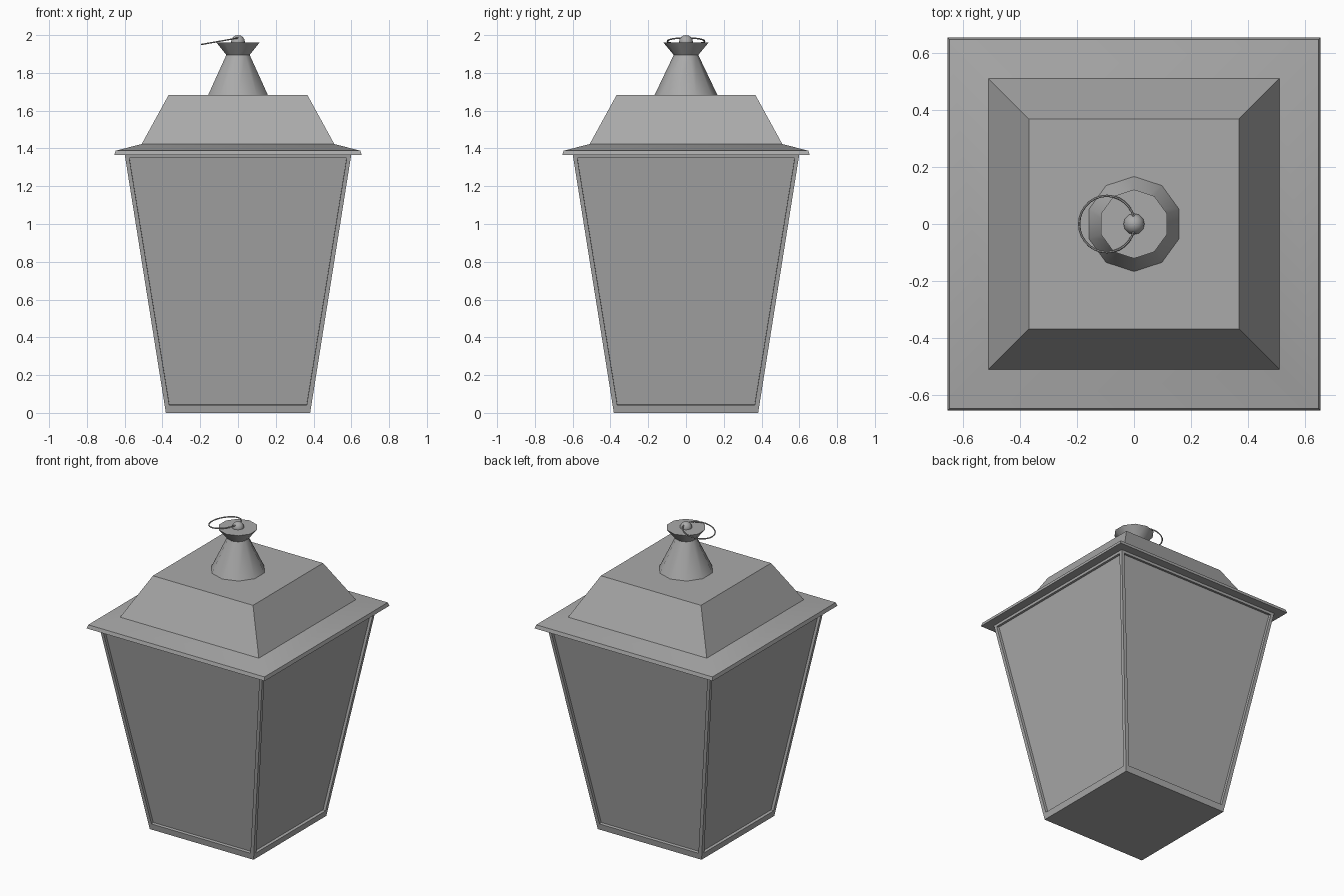
import bpy, bmesh, math
from mathutils import Matrix

cube = bpy.data.objects.get("Cube")
if cube:
    bpy.data.objects.remove(cube, do_unlink=True)

# Single painted-metal colour
grey = bpy.data.materials.new("lantern_grey")
grey.use_nodes = True
colour = (0.4, 0.4, 0.4, 1)
grey.diffuse_color = colour
for node in grey.node_tree.nodes:
    if node.type == 'BSDF_PRINCIPLED':
        node.inputs["Base Color"].default_value = colour


def finish(bm, name):
    bmesh.ops.recalc_face_normals(bm, faces=bm.faces)
    mesh = bpy.data.meshes.new(name)
    bm.to_mesh(mesh)
    bm.free()
    mesh.materials.append(grey)
    obj = bpy.data.objects.new(name, mesh)
    bpy.context.collection.objects.link(obj)
    shade(obj)
    return obj


def shade(obj):
    bpy.ops.object.select_all(action='DESELECT')
    obj.select_set(True)
    bpy.context.view_layer.objects.active = obj
    bpy.ops.object.shade_smooth_by_angle(angle=math.radians(40))


def loft(profile, sides, start, scale=1.0):
    """Closed solid through regular rings given as (radius, height)."""
    bm = bmesh.new()
    rings = []
    for r, z in profile:
        angles = [start + math.tau * i / sides for i in range(sides)]
        rings.append([bm.verts.new((r * scale * math.cos(a), r * scale * math.sin(a), z))
                      for a in angles])
    for low, high in zip(rings, rings[1:]):
        for i in range(sides):
            j = (i + 1) % sides
            bm.faces.new((low[i], low[j], high[j], high[i]))
    bm.faces.new(rings[0][::-1])
    bm.faces.new(rings[-1])
    bmesh.ops.recalc_face_normals(bm, faces=bm.faces)
    return bm


# Square parts: profile radius is the half width
SQUARE = dict(sides=4, start=math.pi / 4, scale=math.sqrt(2))

# Tapered body with a recessed pane in each side
bm = loft([(0.382, 0), (0.6, 1.37)], **SQUARE)
bm.normal_update()
panes = [f for f in bm.faces if abs(f.normal.z) < 0.5]
bmesh.ops.inset_individual(bm, faces=panes, thickness=0.032)
for f in panes:
    for v in f.verts:
        if v.co.z < 0.2:            # taller bottom rail
            k = 1 + 0.017 * 0.159 / 0.385
            v.co = (v.co.x * k, v.co.y * k, v.co.z + 0.017)
bm.normal_update()
for f in panes:
    walls = bmesh.ops.inset_individual(bm, faces=[f], thickness=0.0005, depth=-0.018)
finish(bm, "lantern_body")

# Roof with flared eaves
finish(loft([(0.655, 1.365), (0.648, 1.388), (0.51, 1.423), (0.368, 1.682)], **SQUARE), "roof")

# Ten-sided chimney with a pinched neck
finish(loft([(0.17, 1.675), (0.065, 1.895), (0.121, 1.962)], 10, math.pi / 2), "chimney")

# Ball knob
bm = bmesh.new()
bmesh.ops.create_uvsphere(bm, u_segments=12, v_segments=8, radius=0.037,
                          matrix=Matrix.Translation((0, 0, 1.963)))
finish(bm, "knob")

# Thin tilted carrying ring
bpy.ops.mesh.primitive_torus_add(major_segments=28, minor_segments=6, major_radius=0.099,
                                 minor_radius=0.004, location=(-0.095, 0, 1.968),
                                 rotation=(0, math.radians(-10), 0))
ring = bpy.context.object
ring.name = "carrying_ring"
ring.data.materials.append(grey)
shade(ring)
